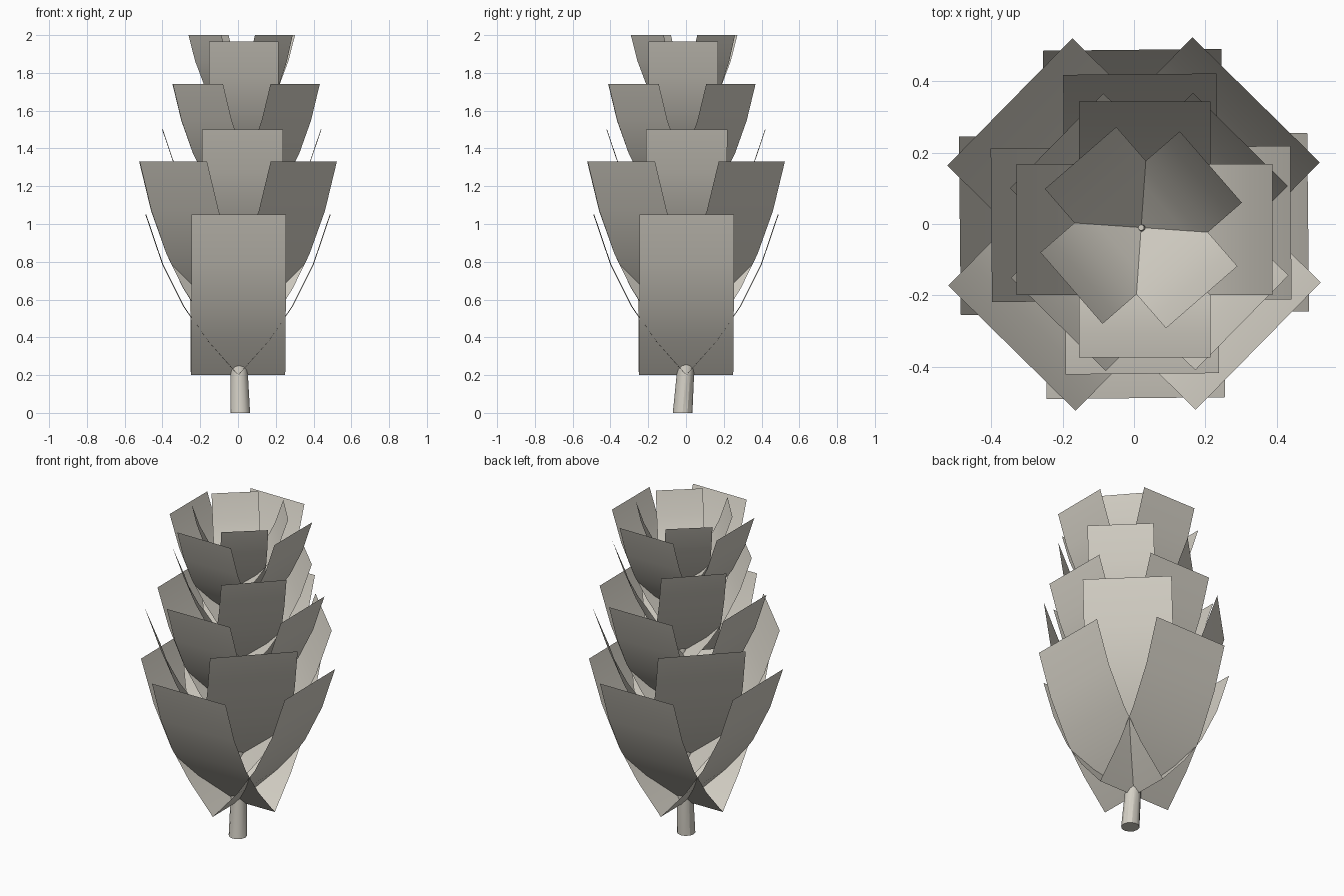
import bpy
import math
from mathutils import Matrix, Vector

cube = bpy.data.objects.get("Cube")
if cube:
    bpy.data.objects.remove(cube, do_unlink=True)

mat = bpy.data.materials.new("pale_stone")
mat.use_nodes = True
colour = (0.66, 0.63, 0.56, 1)
mat.diffuse_color = colour
mat.node_tree.nodes["Principled BSDF"].inputs["Base Color"].default_value = colour

# Leaf profile: outward reach and height, for a leaf of full size
PROFILE = [(0, 0), (0.16, 0.18), (0.285, 0.36), (0.4, 0.59), (0.488, 0.85)]
HALF_WIDTH = 0.25


def add_mesh(name, verts, faces):
    mesh = bpy.data.meshes.new(name)
    mesh.from_pydata(verts, [], faces)
    mesh.materials.append(mat)
    obj = bpy.data.objects.new(name, mesh)
    bpy.context.collection.objects.link(obj)
    bpy.ops.object.select_all(action="DESELECT")
    obj.select_set(True)
    bpy.context.view_layer.objects.active = obj
    bpy.ops.object.shade_smooth_by_angle(angle=math.radians(30))
    return obj


def add_tier(number, x, y, top, size, turn):
    """Four curved leaves crossing at the stem."""
    base = top - PROFILE[-1][1] * size
    for k in range(4):
        place = (Matrix.Translation((x, y, base))
                 @ Matrix.Rotation(math.radians(turn + 90 * k), 4, "Z")
                 @ Matrix.Scale(size, 4))
        verts = []
        for reach, height in PROFILE:
            for side in (-1, 1):
                verts.append(place @ Vector((side * HALF_WIDTH, -reach, height)))
        faces = [(i, i + 1, i + 3, i + 2) for i in range(0, len(verts) - 2, 2)]
        add_mesh(f"leaf_tier_{number}_{k + 1}", verts, faces)


# Tiers: centre x, centre y, top height, size, turn
TIERS = [
    (0, 0, 1.05, 1.0, 0.6),
    (0, 0, 1.33, 1.0, 45.5),
    (0.02, 0, 1.5, 0.86, 0.5),
    (0.043, -0.022, 1.74, 0.745, 45.5),
    (0.03, -0.015, 1.965, 0.735, 0),
    (0.02, -0.01, 2.0, 0.53, 41),
]
for number, tier in enumerate(TIERS, 1):
    add_tier(number, *tier)

# Slightly leaning stem that carries the tiers
PATH = [(0.012, -0.018, 0), (0.005, 0, 0.25), (0, 0, 0.5), (0.02, 0, 0.85),
        (0.04, -0.02, 1.15), (0.03, -0.015, 1.4), (0.02, -0.01, 1.6)]
SIDES = 12
verts, faces = [], []
for i, (x, y, z) in enumerate(PATH):
    radius = 0.052 * (1 - 0.14 * i)
    for j in range(SIDES):
        a = math.tau * j / SIDES
        verts.append((x + radius * math.cos(a), y + radius * math.sin(a), z))
for i in range(len(PATH) - 1):
    for j in range(SIDES):
        k = (j + 1) % SIDES
        low, high = i * SIDES, (i + 1) * SIDES
        faces.append((low + j, low + k, high + k, high + j))
faces.append(tuple(reversed(range(SIDES))))
faces.append(tuple(range(len(verts) - SIDES, len(verts))))
add_mesh("stem", verts, faces)
